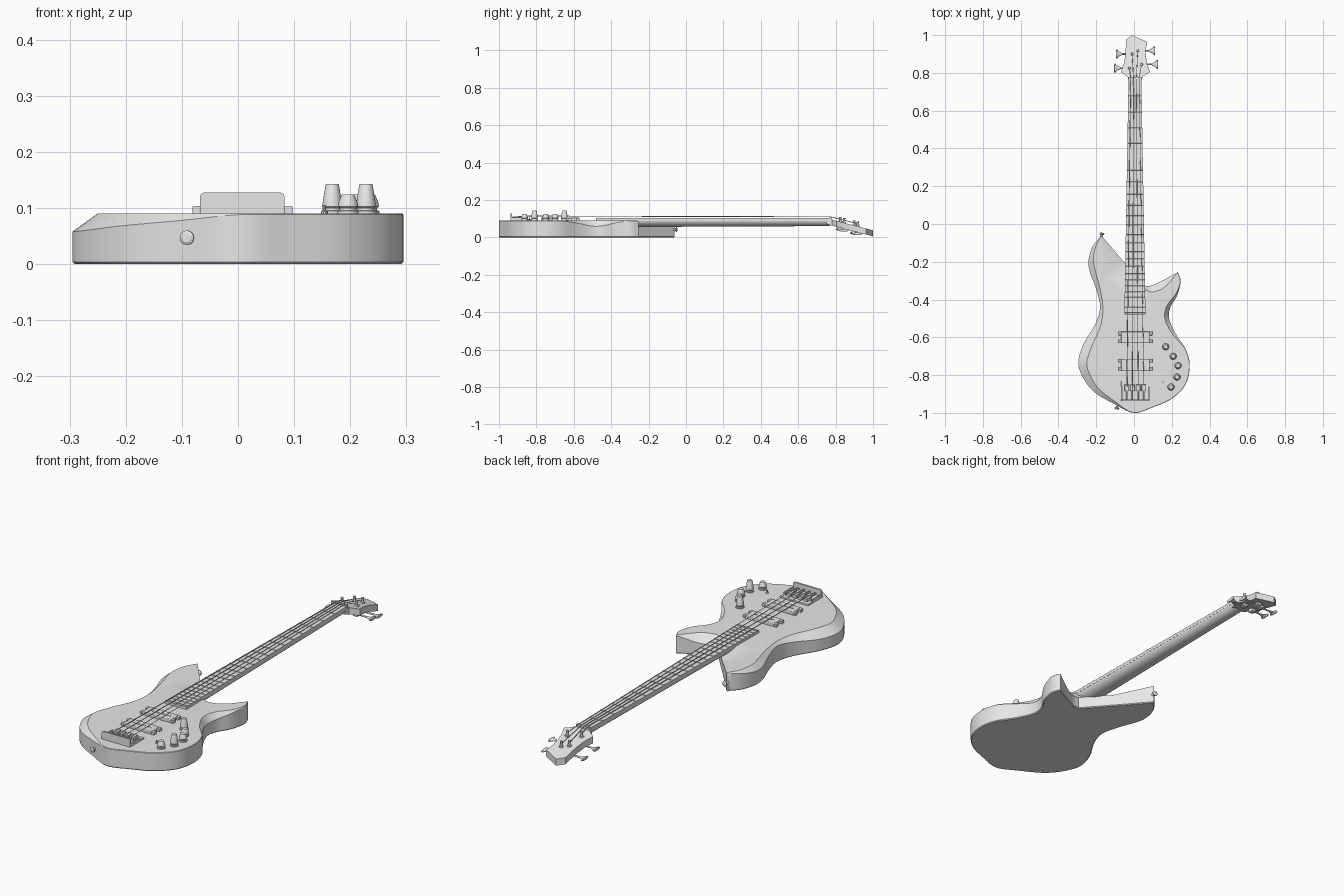
import bpy, bmesh
from math import cos, sin, pi, tau
from mathutils import Vector, Matrix

cube = bpy.data.objects.get("Cube")
if cube:
    bpy.data.objects.remove(cube, do_unlink=True)

grey = bpy.data.materials.new("plain_grey")
grey.use_nodes = True
grey.diffuse_color = (0.8, 0.8, 0.8, 1)
grey.node_tree.nodes["Principled BSDF"].inputs["Base Color"].default_value = grey.diffuse_color


def loft(name, rings, bevel=0.0):
    """Skin closed rings of points, cap both ends, shade smooth with sharp edges."""
    bm = bmesh.new()
    loops = [[bm.verts.new(p) for p in ring] for ring in rings]
    n = len(loops[0])
    for a, b in zip(loops, loops[1:]):
        for i in range(n):
            j = (i + 1) % n
            bm.faces.new((a[i], a[j], b[j], b[i]))
    bm.faces.new(loops[0])
    bm.faces.new(loops[-1])
    bmesh.ops.recalc_face_normals(bm, faces=bm.faces)
    mesh = bpy.data.meshes.new(name)
    bm.to_mesh(mesh)
    bm.free()
    mesh.materials.append(grey)
    ob = bpy.data.objects.new(name, mesh)
    bpy.context.collection.objects.link(ob)
    if bevel:
        mod = ob.modifiers.new("bevel", "BEVEL")
        mod.width, mod.segments = bevel, 2
    bpy.ops.object.select_all(action="DESELECT")
    bpy.context.view_layer.objects.active = ob
    ob.select_set(True)
    bpy.ops.object.shade_smooth_by_angle(angle=pi / 6)
    return ob


def box(name, x0, x1, y0, y1, z0, z1, bevel=0.0):
    corners = ((x0, y0), (x1, y0), (x1, y1), (x0, y1))
    return loft(name, [[(x, y, z) for x, y in corners] for z in (z0, z1)], bevel)


def lathe(name, profile, loc, axis=(0, 0, 1), flat=1.0, n=16):
    """Turn (radius, height) pairs round an axis; flat squashes one cross direction."""
    turn = Vector(axis).to_track_quat("Z", "Y").to_matrix().to_4x4()
    m = Matrix.Translation(loc) @ turn
    rings = [[m @ Vector((r * cos(tau * i / n), flat * r * sin(tau * i / n), h))
              for i in range(n)] for r, h in profile]
    return loft(name, rings)


def rod(name, a, b, r, n=8):
    a, b = Vector(a), Vector(b)
    return lathe(name, [(r, 0), (r, (b - a).length)], a, b - a, n=n)


def spline(points, steps=6):
    """Smooth curve through the points, without the last one."""
    p = [Vector(q) for q in points]
    p = [2 * p[0] - p[1]] + p + [2 * p[-1] - p[-2]]
    out = []
    for a, b, c, d in zip(p, p[1:], p[2:], p[3:]):
        for k in range(steps):
            t = k / steps
            out.append(0.5 * (2 * b + (c - a) * t + (2 * a - 5 * b + 4 * c - d) * t * t
                              + (3 * b - a - 3 * c + d) * t ** 3))
    return out


# Body: outline points are x, y, drop of the carved edge, width of the carve
right_horn = (0.232, -0.255, 0, 0)
left_horn = (-0.172, -0.062, 0, 0)
left_pocket = (-0.05, -0.205, 0.03, 0.125)
right_pocket = (0.06, -0.33, 0.03, 0.02)
outer = [right_horn, (0.247, -0.3, 0, 0), (0.23, -0.375, 0.01, 0.01),
         (0.193, -0.44, 0.025, 0.02), (0.186, -0.5, 0.028, 0.022), (0.22, -0.58, 0.012, 0.015),
         (0.277, -0.67, 0, 0), (0.295, -0.755, 0, 0), (0.273, -0.85, 0, 0), (0.2, -0.925, 0, 0),
         (0.1, -0.97, 0, 0), (0, -1, 0, 0), (-0.1, -0.955, 0.01, 0.012),
         (-0.21, -0.89, 0.02, 0.03), (-0.272, -0.81, 0.028, 0.04), (-0.295, -0.73, 0.03, 0.045),
         (-0.267, -0.635, 0.03, 0.045), (-0.205, -0.53, 0.02, 0.03), (-0.18, -0.44, 0.01, 0.015),
         (-0.2, -0.345, 0.015, 0.02), (-0.235, -0.25, 0.02, 0.03), (-0.24, -0.185, 0.02, 0.025),
         (-0.217, -0.115, 0.01, 0.015), left_horn]
cutaway = [right_pocket, (0.095, -0.325, 0.035, 0.035), (0.15, -0.3, 0.03, 0.035), right_horn]
edge = (spline(outer) + spline([left_horn, left_pocket]) + spline([left_pocket, right_pocket])
        + spline(cutaway))


def body_ring(height, inset):
    ring = []
    for i, q in enumerate(edge):
        along = edge[(i + 1) % len(edge)].xy - edge[i - 1].xy
        inward = Vector((along.y, -along.x)).normalized()
        p = q.xy + inward * inset(q)
        ring.append((p.x, p.y, height(q)))
    return ring


loft("body", [body_ring(lambda q: 0, lambda q: 0.004),
              body_ring(lambda q: 0.004, lambda q: 0),
              body_ring(lambda q: 0.088 - max(q[2], 0), lambda q: 0),
              body_ring(lambda q: 0.09, lambda q: max(q[3], 0.002))])

# Neck and fingerboard, tapering to the nut
MID, NUT, HEEL, SCALE = 0.005, 0.77, -0.48, 1.65


def half_width(y):
    return 0.034 + (NUT - y) / (NUT - HEEL) * 0.022


def neck_ring(y, depth):
    w = half_width(y)
    return [(MID + w * cos(pi * i / 14), y, 0.094 - depth * sin(pi * i / 14)) for i in range(15)]


loft("neck", [neck_ring(-0.4, 0.04), neck_ring(-0.2, 0.038), neck_ring(0.7, 0.034),
              neck_ring(NUT, 0.034)])
loft("fingerboard", [[(MID + s * half_width(y), y, z) for s, y in
                      ((-1, HEEL), (1, HEEL), (1, NUT), (-1, NUT))] for z in (0.088, 0.103)])
for i in range(1, 25):
    y = NUT - SCALE * (1 - 0.5 ** (i / 12))
    w = half_width(y)
    rod("fret", (MID - w, y, 0.103), (MID + w, y, 0.103), 0.0025, 6)
box("nut", MID - 0.034, MID + 0.034, NUT - 0.002, NUT + 0.008, 0.085, 0.109)


# Headstock, tilted back
def head_z(y):
    return 0.1 - (y - 0.76) * 0.26


head = [(-0.03, 0.755), (-0.034, 0.78), (-0.07, 0.805), (-0.053, 0.85), (-0.045, 0.9),
        (-0.042, 0.975), (-0.01, 1), (0.07, 0.963), (0.06, 0.915), (0.068, 0.85),
        (0.085, 0.805), (0.045, 0.78), (0.04, 0.755)]
loft("headstock", [[(x, y, head_z(y) - t) for x, y in head] for t in (0.032, 0)])

# Tuners: side, post x, post y, end of the key
tuners = [(-1, -0.024, 0.825, 0.105), (-1, -0.01, 0.9, 0.095),
          (1, 0.02, 0.918, 0.112), (1, 0.04, 0.845, 0.127)]
for k, (side, x, y, end) in enumerate(tuners):
    z = head_z(y)
    lathe("tuner_post", [(0.011, -0.002), (0.011, 0.004), (0.006, 0.005), (0.005, 0.015),
                         (0.007, 0.024), (0.006, 0.026)], (x, y, z))
    low = z - 0.04
    box("tuner_gear", x - 0.012, x + 0.012, y - 0.014, y + 0.014, low - 0.007, z - 0.025, 0.003)
    reach = end - side * x
    lathe("tuner_key", [(0.004, 0), (0.004, reach - 0.032), (0.009, reach - 0.026),
                        (0.01, reach - 0.02), (0.017, reach - 0.011), (0.025, reach - 0.006),
                        (0.024, reach - 0.001), (0.016, reach)], (x, y, low), (side, 0, 0), 1).scale.z = 1
    key = bpy.context.object
    for v in key.data.vertices:      # flatten the paddle
        v.co.z = low + (v.co.z - low) * (0.3 if abs(v.co.x - x) > reach - 0.03 else 1)
    # String over nut and bridge
    s = k - 1.5
    bridge_point = (0.007 + s * 0.03, -0.865, 0.114)
    nut_point = (MID + s * 0.015, NUT, 0.11)
    rod("string", bridge_point, nut_point, 0.0022 - k * 0.0003)
    rod("string_end", nut_point, (x, y, z + 0.014), 0.0022 - k * 0.0003)
    # Saddle, its screw and the string tail
    sx = bridge_point[0]
    box("saddle", sx - 0.012, sx + 0.012, -0.885, -0.85, 0.096, 0.112, 0.002)
    rod("saddle_screw", (sx, -0.93, 0.104), (sx, -0.88, 0.104), 0.004)
    rod("string_tail", (sx, -0.93, 0.108), bridge_point, 0.002)

# Bridge: base plate, side rails and rounded back wall
box("bridge_plate", -0.068, 0.083, -0.935, -0.83, 0.088, 0.097, 0.002)
for x in (-0.068, 0.077):
    box("bridge_rail", x, x + 0.006, -0.935, -0.86, 0.09, 0.106)
wall = [(-0.068, 0.09), (-0.068, 0.12), (-0.066, 0.125), (-0.06, 0.128),
        (0.075, 0.128), (0.081, 0.125), (0.083, 0.12), (0.083, 0.09)]
loft("bridge_wall", [[(x, y, z) for x, z in wall] for y in (-0.938, -0.93)])

# Pickups with mounting ears and pole pieces
for y in (-0.6, -0.745):
    box("pickup", -0.068, 0.083, y - 0.031, y + 0.031, 0.088, 0.105, 0.003)
    for x in (-0.081, 0.083):
        for dy in (-0.021, 0.021):
            box("pickup_ear", x, x + 0.014, y + dy - 0.01, y + dy + 0.01, 0.088, 0.104, 0.002)
    for k in range(8):
        lathe("pickup_pole", [(0.004, 0), (0.004, 0.004)],
              (0.007 + (k // 2 - 1.5) * 0.03 + (k % 2 - 0.5) * 0.012, y, 0.103), n=10)

# Control knobs, two tall and three short, and a small switch
for x, y, top in ((0.168, -0.65, 0.053), (0.207, -0.7, 0.034), (0.233, -0.75, 0.034),
                  (0.228, -0.81, 0.053), (0.196, -0.863, 0.034)):
    lathe("knob", [(0.019, -0.002), (0.019, 0.005), (0.015, 0.006), (0.015, 0.01),
                   (0.018, 0.013), (0.017, 0.02), (0.012, top - 0.002), (0.011, top)],
          (x, y, 0.09), n=24)
lathe("switch", [(0.006, -0.002), (0.006, 0.004), (0.003, 0.005), (0.003, 0.015)],
      (0.154, -0.836, 0.09), n=10)

# Strap buttons at the tail and on the long horn
button = [(0.009, -0.01), (0.007, 0.004), (0.006, 0.01), (0.013, 0.015), (0.013, 0.019), (0.008, 0.022)]
lathe("tail_strap_button", button, (-0.086, -0.96, 0.047), (-0.3, -1, 0))
lathe("horn_strap_button", button, (-0.172, -0.068, 0.042), (0.1, 1, 0))
